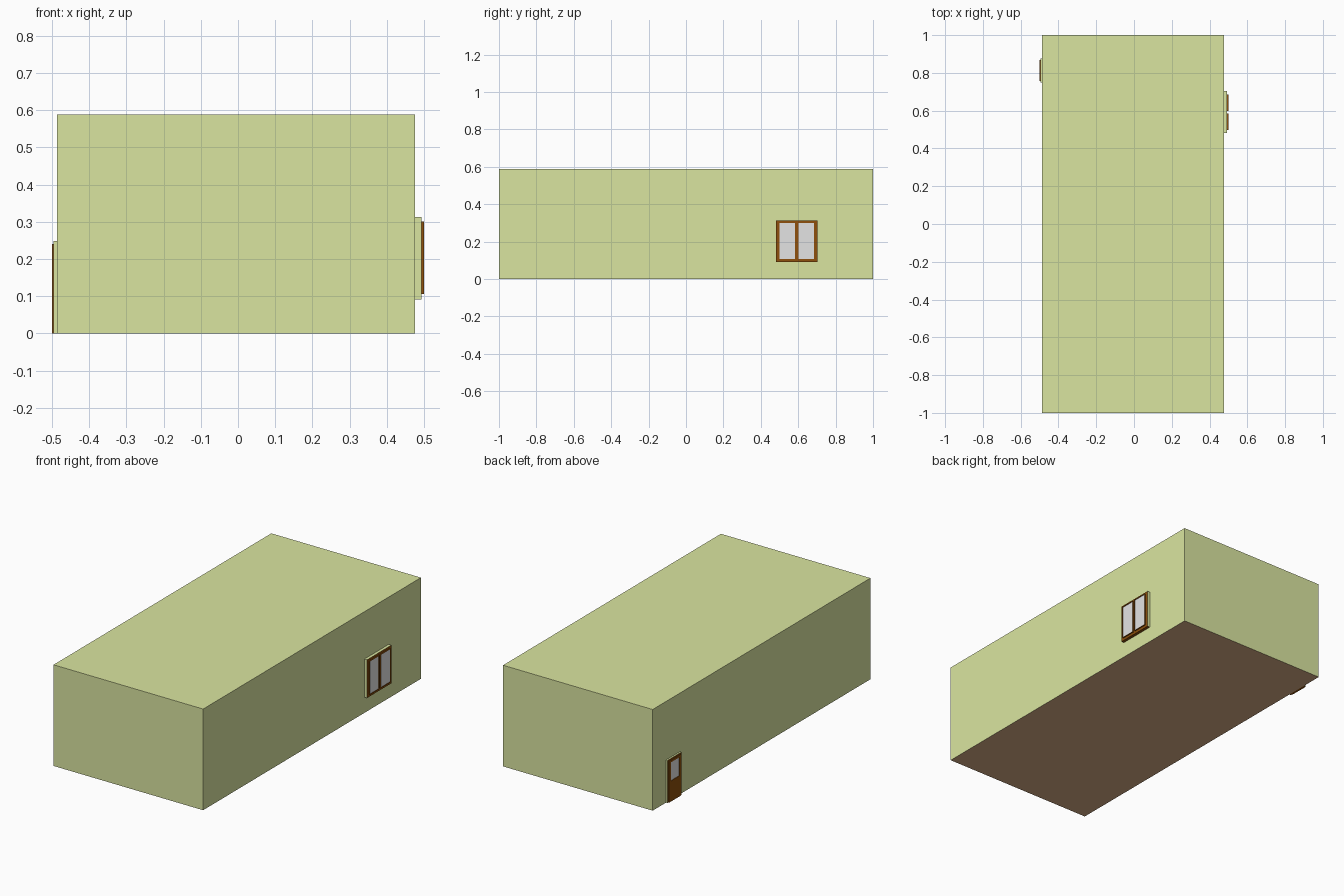
import bpy
import bmesh

cube = bpy.data.objects.get("Cube")
if cube:
    bpy.data.objects.remove(cube, do_unlink=True)


def make_material(name, rgb):
    # Convert 0-255 display colour to linear
    lin = [((c / 255 + 0.055) / 1.055) ** 2.4 for c in rgb] + [1]
    mat = bpy.data.materials.new(name)
    mat.use_nodes = True
    mat.diffuse_color = lin
    mat.node_tree.nodes["Principled BSDF"].inputs["Base Color"].default_value = lin
    return mat


green = make_material("wall green", (218, 229, 160))
brown = make_material("wood brown", (142, 80, 12))
grey = make_material("glass grey", (228, 228, 228))
earth = make_material("floor tan", (220, 176, 135))


def box(name, xs, ys, zs, mats, rule=None):
    """Box between pairs of limits; rule(normal) picks faces for the second material."""
    bm = bmesh.new()
    bmesh.ops.create_cube(bm, size=1)
    lims = [sorted(p) for p in (xs, ys, zs)]
    for v in bm.verts:
        v.co = [lo if c < 0 else hi for c, (lo, hi) in zip(v.co, lims)]
    bm.normal_update()
    for f in bm.faces:
        f.material_index = int(bool(rule and rule(f.normal)))
    mesh = bpy.data.meshes.new(name)
    bm.to_mesh(mesh)
    bm.free()
    for m in mats:
        mesh.materials.append(m)
    obj = bpy.data.objects.new(name, mesh)
    bpy.context.collection.objects.link(obj)
    return obj


def glazed_panel(name, xs, ys, zs, opening, side):
    """Wooden panel whose outer face has a glass face cut into it and set back."""
    obj = box(name, xs, ys, zs, [brown, grey])
    (y0, y1), (z0, z1) = opening
    bm = bmesh.new()
    bm.from_mesh(obj.data)
    bm.normal_update()
    outer = next(f for f in bm.faces if f.normal.x * side > 0.9)
    bmesh.ops.inset_individual(bm, faces=[outer], thickness=0.004)
    # Fit the inset face to the opening
    ym = sum(ys) / 2
    zm = sum(zs) / 2
    for v in outer.verts:
        v.co.y = y0 if v.co.y < ym else y1
        v.co.z = z0 if v.co.z < zm else z1
    # Push the glass back to give the opening real sides
    rim = bmesh.ops.extrude_discrete_faces(bm, faces=[outer])["faces"][0]
    bmesh.ops.translate(bm, verts=rim.verts, vec=(-0.003 * side, 0, 0))
    rim.material_index = 1
    bm.to_mesh(obj.data)
    bm.free()


# Main block with a differently coloured underside
box("building", (-0.486, 0.476), (-1, 1), (0, 0.588), [green, earth],
    lambda n: n.z < -0.9)

# Window: surround with a wooden face and underside, and two sashes
box("window_surround", (0.476, 0.493), (0.481, 0.704), (0.091, 0.313),
    [green, brown], lambda n: n.x > 0.9 or n.z < -0.9)
for label, ys in (("right", (0.497, 0.584)), ("left", (0.599, 0.686))):
    glazed_panel(f"window_sash_{label}", (0.493, 0.5), ys, (0.106, 0.301),
                 ((ys[0] + 0.002, ys[1] - 0.002), (0.108, 0.299)), 1)

# Door: surround and a leaf glazed in its upper half
box("door_surround", (-0.496, -0.486), (0.75, 0.877), (0, 0.248),
    [green, brown], lambda n: n.x < -0.9 or n.z < -0.9)
glazed_panel("door_leaf", (-0.5, -0.496), (0.758, 0.869), (0, 0.24),
             ((0.774, 0.853), (0.12, 0.228)), -1)
